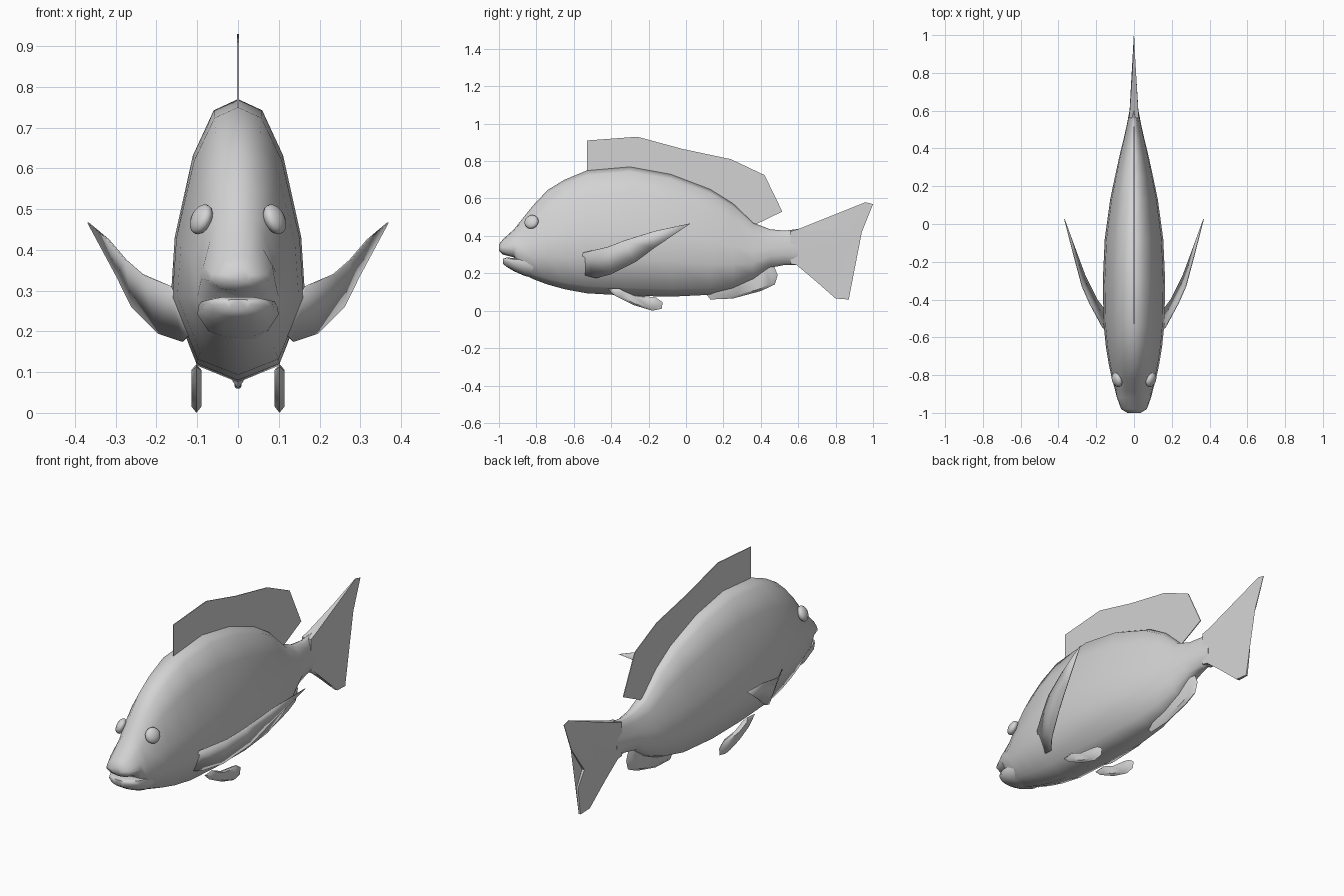
import bpy, bmesh, math
from mathutils import Vector

cube = bpy.data.objects.get("Cube")
if cube:
    bpy.data.objects.remove(cube, do_unlink=True)

GREY = (0.65, 0.65, 0.65, 1)
mat = bpy.data.materials.new("pale grey")
mat.use_nodes = True
mat.diffuse_color = GREY
bsdf = next(n for n in mat.node_tree.nodes if n.type == 'BSDF_PRINCIPLED')
bsdf.inputs["Base Color"].default_value = GREY


def finish(name, bm, angle=45):
    bmesh.ops.recalc_face_normals(bm, faces=bm.faces)
    me = bpy.data.meshes.new(name)
    bm.to_mesh(me)
    bm.free()
    me.materials.append(mat)
    ob = bpy.data.objects.new(name, me)
    bpy.context.collection.objects.link(ob)
    bpy.ops.object.select_all(action='DESELECT')
    bpy.context.view_layer.objects.active = ob
    ob.select_set(True)
    bpy.ops.object.shade_smooth_by_angle(angle=math.radians(angle))
    return ob


def bridge(bm, a, b):
    n = len(a)
    for i in range(n):
        j = (i + 1) % n
        bm.faces.new((a[i], a[j], b[j], b[i]))


def loft(name, stations, half):
    """Skin rings along y; each station is (y, bottom, top, half width)."""
    section = half + [(-x, t) for x, t in half[-2:0:-1]]
    bm = bmesh.new()
    rings = [[bm.verts.new((x * w, y, lo + t * (hi - lo))) for x, t in section]
             for y, lo, hi, w in stations]
    for a, b in zip(rings, rings[1:]):
        bridge(bm, a, b)
    bm.faces.new(rings[0])
    bm.faces.new(rings[-1])
    return finish(name, bm, 55)


def plate(name, outline, width, x=0, shrink=1):
    """Thin fin from a (y, z) outline; shrink below 1 gives a lens-like rim."""
    bm = bmesh.new()
    n = len(outline)
    cy = sum(p[0] for p in outline) / n
    cz = sum(p[1] for p in outline) / n
    sides = []
    for s in (-1, 1):
        sides.append([bm.verts.new((x + s * width(y), cy + (y - cy) * shrink,
                                    cz + (z - cz) * shrink)) for y, z in outline])
    if shrink < 1:
        rim = [bm.verts.new((x, y, z)) for y, z in outline]
        bridge(bm, sides[0], rim)
        bridge(bm, rim, sides[1])
    else:
        bridge(bm, *sides)
    caps = [bm.faces.new(s) for s in sides]
    bmesh.ops.triangulate(bm, faces=caps)
    return finish(name, bm)


# Body with upper jaw, and the separate lower jaw
BODY_SECTION = [(0, 1), (.36, .96), (.67, .8), (.94, .51), (1, .29), (.62, .06), (0, 0)]
JAW_SECTION = [(0, 1), (.6, 1), (.95, .9), (1, .6), (.75, .2), (.4, .04), (0, 0)]

loft("body", [
    (-1, .32, .355, .035), (-.98, .3, .38, .068), (-.92, .285, .435, .09),
    (-.88, .2, .485, .1), (-.82, .17, .56, .117), (-.74, .14, .645, .134),
    (-.65, .115, .7, .149), (-.53, .093, .75, .161), (-.3, .08, .77, .165),
    (-.08, .075, .73, .155), (.13, .085, .65, .126), (.25, .115, .575, .101),
    (.36, .165, .47, .077), (.45, .23, .435, .055), (.53, .245, .428, .037),
    (.6, .245, .437, .024)], BODY_SECTION)

loft("lower_jaw", [
    (-.978, .25, .278, .03), (-.96, .235, .284, .066), (-.92, .211, .282, .088),
    (-.86, .185, .28, .1), (-.78, .17, .27, .09)], JAW_SECTION)

# Fins on the centre line
plate("dorsal_fin", [
    (-.53, .72), (-.53, .91), (-.26, .93), (-.02, .865), (.24, .81), (.42, .725),
    (.515, .53), (.36, .455), (.25, .54), (.1, .63), (-.1, .7), (-.3, .74)],
    lambda y: .002)

plate("tail_fin", [
    (.56, .425), (.6, .436), (.79, .51), (.96, .58), (1, .57), (.94, .42), (.84, .28),
    (.89, .2), (.87, .06), (.8, .065), (.68, .17), (.59, .245), (.56, .25)],
    lambda y: .001 + .03 * max(0, 2 - 2 * y) ** 1.5)

plate("anal_fin", [
    (.1, .1), (.13, .06), (.25, .065), (.4, .105), (.475, .14), (.49, .19),
    (.47, .24), (.44, .27), (.3, .2)], lambda y: .014, shrink=.8)

# Paired fins and eyes
PELVIC = [(-.42, .115), (-.36, .12), (-.28, .085), (-.16, .07), (-.125, .045),
          (-.13, .01), (-.18, 0), (-.28, .03), (-.38, .08)]
UPPER = [(.13, -.565, .24), (.165, -.55, .31), (.235, -.42, .34), (.275, -.33, .375),
         (.318, -.17, .425), (.368, .025, .467)]
LOWER = [(.12, -.54, .19), (.135, -.48, .175), (.195, -.4, .195), (.26, -.27, .26),
         (.297, -.17, .335)]

for side, s in (("left", 1), ("right", -1)):
    plate(side + "_pelvic_fin", PELVIC, lambda y: .012, x=s * .102, shrink=.75)

    bm = bmesh.new()
    up = [bm.verts.new((s * x, y, z)) for x, y, z in UPPER]
    low = [bm.verts.new((s * x, y, z)) for x, y, z in LOWER]
    for i in range(len(low) - 1):
        bm.faces.new((up[i], up[i + 1], low[i + 1], low[i]))
    bm.faces.new((up[-2], up[-1], low[-1]))
    fin = finish(side + "_pectoral_fin", bm)
    solid = fin.modifiers.new("thickness", 'SOLIDIFY')
    solid.thickness = .004
    solid.offset = 0

    bm = bmesh.new()
    bmesh.ops.create_uvsphere(bm, u_segments=16, v_segments=10, radius=1)
    eye = finish(side + "_eye", bm, 60)
    eye.scale = (.039, .039, .023)
    eye.location = (s * .09, -.826, .475)
    eye.rotation_mode = 'QUATERNION'
    eye.rotation_quaternion = Vector((s * .85, -.35, .4)).to_track_quat('Z', 'Y')
